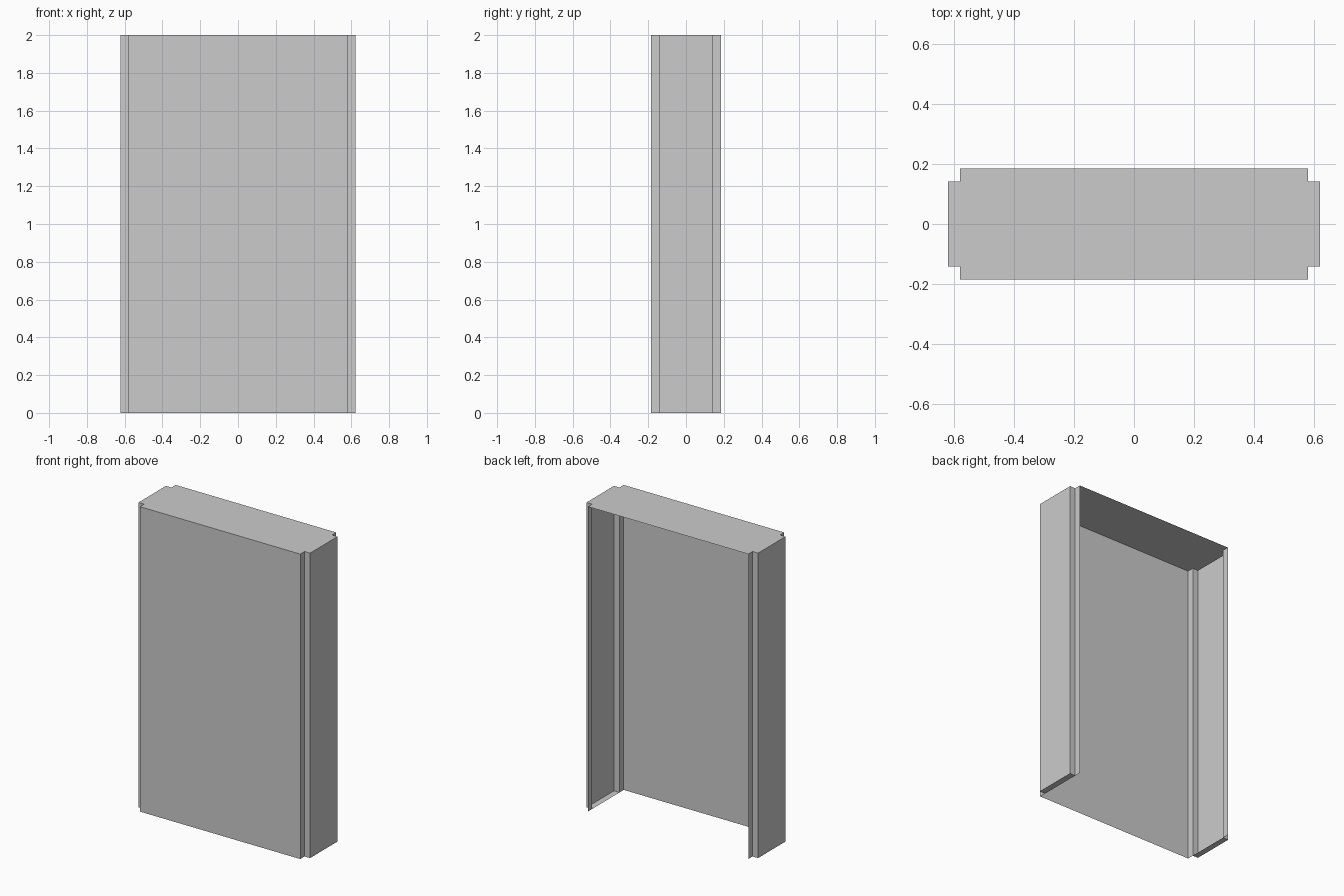
import bpy

if "Cube" in bpy.data.objects:
    bpy.data.objects.remove(bpy.data.objects["Cube"])

H = 2.0
X_OUT, X_IN = 0.622, 0.582   # side walls, notch inset
Y_OUT, Y_IN = 0.186, 0.142   # front panel, notch inset


def add_mesh(name, verts, faces):
    mesh = bpy.data.meshes.new(name)
    mesh.from_pydata(verts, [], faces)
    mesh.update()
    obj = bpy.data.objects.new(name, mesh)
    bpy.context.collection.objects.link(obj)
    return obj


# Right half of the notched outline, front to back
right = [(X_IN, -Y_OUT), (X_IN, -Y_IN), (X_OUT, -Y_IN),
         (X_OUT, Y_IN), (X_IN, Y_IN), (X_IN, Y_OUT)]
left = [(-x, y) for x, y in reversed(right)]
outline = left + right       # open at the back
n = len(outline)

# Thin folded wall: sides, notches and front panel, open back
add_mesh("wall_shell",
         [(x, y, 0) for x, y in outline] + [(x, y, H) for x, y in outline],
         [(i, i + 1, n + i + 1, n + i) for i in range(n - 1)])

# Notched top panel
add_mesh("top_panel", [(x, y, H) for x, y in outline], [tuple(range(n))])

# Narrow floor strips under the side walls; the rest of the bottom is open
for side, s in (("left", -1), ("right", 1)):
    x0, x1 = sorted((s * X_IN, s * X_OUT))
    add_mesh(side + "_floor_strip",
             [(x0, -Y_IN, 0), (x0, Y_IN, 0), (x1, Y_IN, 0), (x1, -Y_IN, 0)],
             [(0, 1, 2, 3)])
